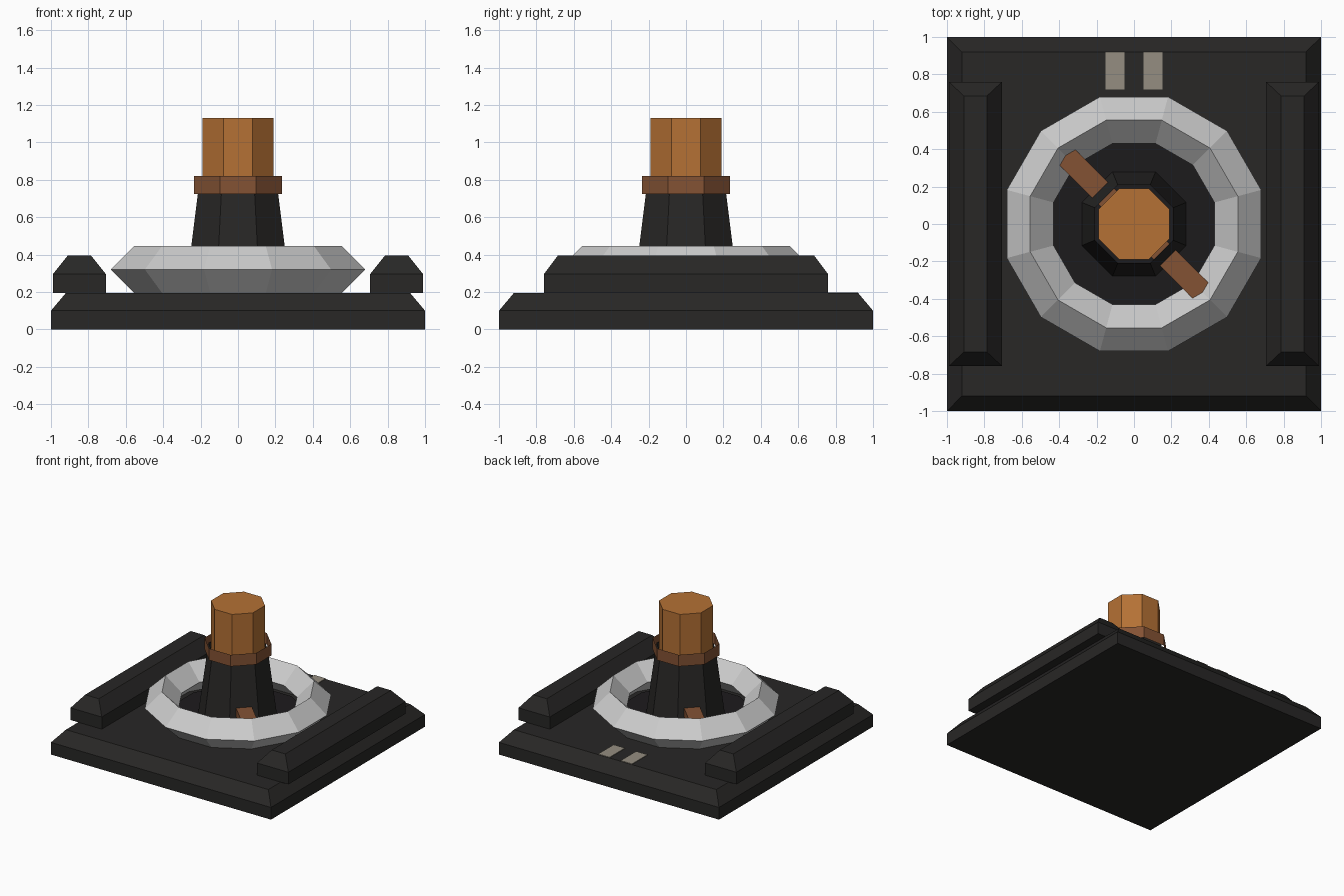
import bpy, bmesh
from math import pi, cos, sin
from mathutils import Matrix

if "Cube" in bpy.data.objects:
    bpy.data.objects.remove(bpy.data.objects["Cube"])


def material(name, rgb):
    m = bpy.data.materials.new(name)
    m.diffuse_color = (*rgb, 1)
    m.use_nodes = True
    m.node_tree.nodes["Principled BSDF"].inputs["Base Color"].default_value = m.diffuse_color
    return m


dark = material("dark_metal", (0.021, 0.02, 0.019))
black = material("black_floor", (0.012, 0.011, 0.012))
copper = material("copper", (0.46, 0.165, 0.035))
bronze = material("bronze", (0.23, 0.085, 0.034))
beige = material("beige", (0.3, 0.27, 0.22))


def add(name, rings, mat=None, cap_bottom=True, cap_top=True, loop=False):
    """Skin a stack of equal-length point rings, optionally closing the ends."""
    bm = bmesh.new()
    rows = [[bm.verts.new(p) for p in ring] for ring in rings]
    pairs = list(zip(rows, rows[1:]))
    if loop:
        pairs.append((rows[-1], rows[0]))
    for a, b in pairs:
        n = len(a)
        for i in range(n):
            j = (i + 1) % n
            bm.faces.new((a[i], a[j], b[j], b[i]))
    if not loop:
        if cap_bottom:
            bm.faces.new(rows[0][::-1])
        if cap_top:
            bm.faces.new(rows[-1])
    mesh = bpy.data.meshes.new(name)
    bm.to_mesh(mesh)
    bm.free()
    obj = bpy.data.objects.new(name, mesh)
    bpy.context.collection.objects.link(obj)
    if mat:
        mesh.materials.append(mat)
    return obj


def rect(hx, hy, z, cx=0, cy=0):
    return [(cx + sx * hx, cy + sy * hy, z)
            for sx, sy in ((-1, -1), (1, -1), (1, 1), (-1, 1))]


def polygon(n, apothem, z):
    """Regular polygon with flat sides facing the axes."""
    r = apothem / cos(pi / n)
    return [(r * cos((2 * i + 1) * pi / n), r * sin((2 * i + 1) * pi / n), z)
            for i in range(n)]


# Chamfered base plate
add("base_plate", [rect(1, 1, 0), rect(1, 1, 0.1), rect(0.92, 0.92, 0.195)], dark)

# Side rails and small rear markers, mirrored left and right
for side, s in (("left", -1), ("right", 1)):
    x = s * 0.848
    add(side + "_rail", [rect(0.142, 0.76, 0.195, x), rect(0.142, 0.76, 0.295, x),
                         rect(0.062, 0.685, 0.395, x)], dark)
    x = s * 0.102
    add(side + "_marker", [rect(0.051, 0.1, 0.196, x, 0.82),
                           rect(0.051, 0.1, 0.201, x, 0.82)], beige)

# Diamond-section ring and the dark floor inside it
add("ring", [polygon(12, a, z) for a, z in
             ((0.68, 0.32), (0.555, 0.445), (0.43, 0.32), (0.555, 0.195))], loop=True)
add("ring_floor", [polygon(12, 0.5, 0.195), polygon(12, 0.5, 0.21)], black)

# Open-topped tapered pedestal, open collar band and copper core
add("pedestal", [polygon(8, 0.28, 0.2), polygon(8, 0.208, 0.78)], dark, cap_top=False)
add("collar", [polygon(8, 0.235, 0.725), polygon(8, 0.235, 0.82)], bronze, False, False)
add("copper_core", [polygon(8, 0.19, 0.4), polygon(8, 0.19, 1.13)], copper)

# Diagonal cross bar running through the pedestal into the ring
bar = add("cross_bar", [rect(0.56, 0.06, 0.27), rect(0.56, 0.06, 0.39)], bronze)
bar.data.transform(Matrix.Rotation(-pi / 4, 4, 'Z'))
